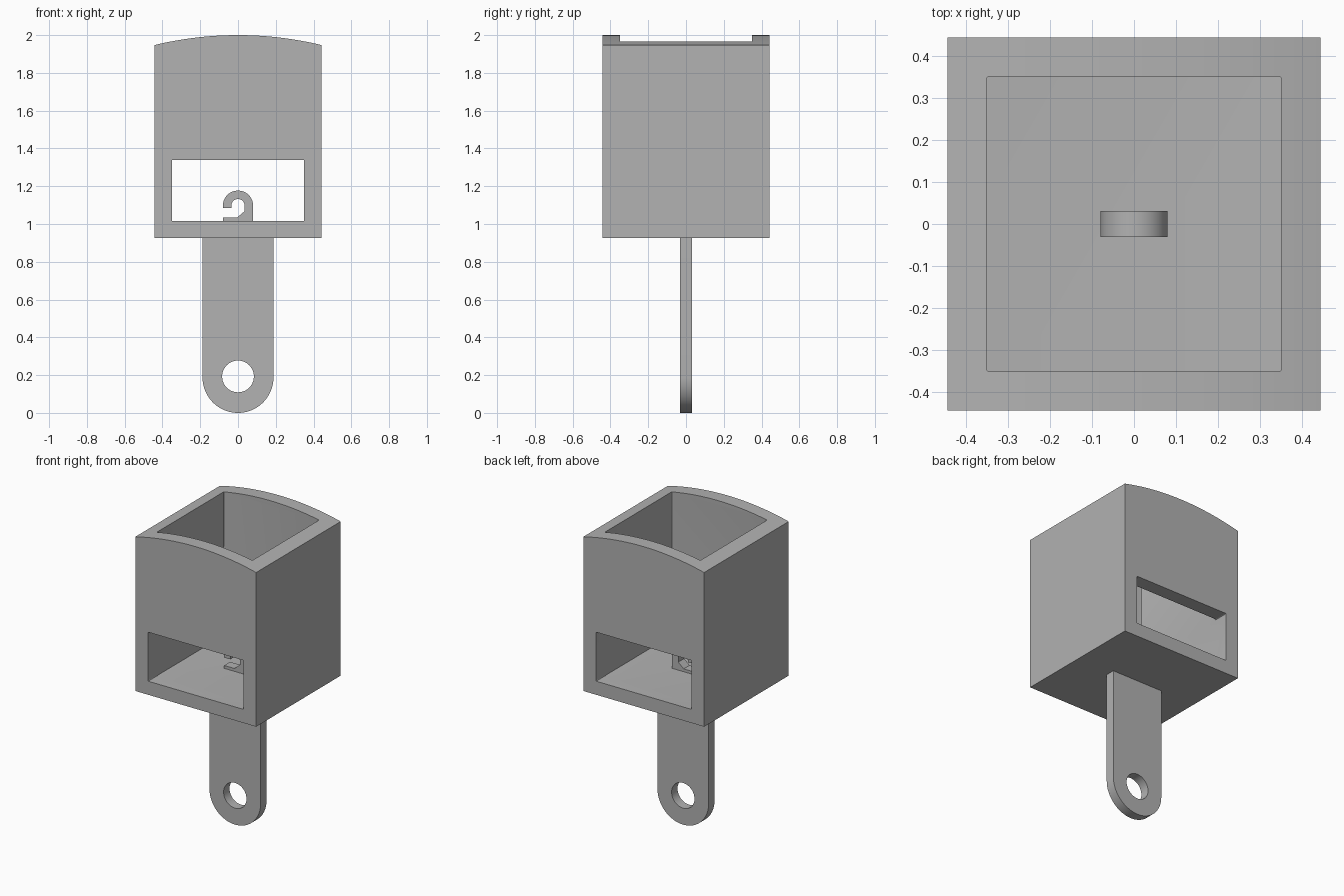
import bpy
import bmesh
from math import sin, cos, pi, asin, radians

if "Cube" in bpy.data.objects:
    bpy.data.objects.remove(bpy.data.objects["Cube"])

grey = bpy.data.materials.new("plain grey")
grey.use_nodes = True
COLOUR = (0.445, 0.445, 0.445, 1)
grey.diffuse_color = COLOUR
grey.node_tree.nodes["Principled BSDF"].inputs["Base Color"].default_value = COLOUR


def arc(cx, cz, r, start, end, steps):
    """Points on an arc, angles in radians."""
    angles = [start + (end - start) * i / steps for i in range(steps + 1)]
    return [(cx + r * cos(a), cz + r * sin(a)) for a in angles]


def rounded_rect(half, low, high, r=0.005):
    """Rectangle outline with softened corners."""
    corners = [(half - r, high - r), (r - half, high - r),
               (r - half, low + r), (half - r, low + r)]
    return [p for i, (x, z) in enumerate(corners)
            for p in arc(x, z, r, i * pi / 2, (i + 1) * pi / 2, 3)]


def prism(name, outline, start, end, axis="y"):
    """Extrude a closed outline along y or z."""
    bm = bmesh.new()
    place = (lambda u, v, d: (u, d, v)) if axis == "y" else (lambda u, v, d: (u, v, d))
    rings = [[bm.verts.new(place(u, v, d)) for u, v in outline] for d in (start, end)]
    for ring in rings:
        bm.faces.new(ring)
    n = len(outline)
    for i in range(n):
        j = (i + 1) % n
        bm.faces.new((rings[0][i], rings[0][j], rings[1][j], rings[1][i]))
    bmesh.ops.recalc_face_normals(bm, faces=bm.faces)
    mesh = bpy.data.meshes.new(name)
    bm.to_mesh(mesh)
    bm.free()
    mesh.materials.append(grey)
    obj = bpy.data.objects.new(name, mesh)
    bpy.context.collection.objects.link(obj)
    return obj


def select_only(obj):
    bpy.ops.object.select_all(action="DESELECT")
    obj.select_set(True)
    bpy.context.view_layer.objects.active = obj


def cut(obj, cutter):
    """Subtract a cutter, then discard it."""
    mod = obj.modifiers.new("cut", "BOOLEAN")
    mod.operation = "DIFFERENCE"
    mod.solver = "EXACT"
    mod.object = cutter
    select_only(obj)
    bpy.ops.object.modifier_apply(modifier=mod.name)
    bpy.data.objects.remove(cutter)


HALF, INNER = 0.443, 0.35       # outer and inner half widths of the box
BASE, FLOOR, TOP = 0.925, 1.015, 2.0
PLATE = 0.031                   # half thickness of handle and hook

# Open box with a gently arched rim
R = 1.88
spread = asin(HALF / R)
rim = arc(0, TOP - R, R, pi / 2 - spread, pi / 2 + spread, 32)
box = prism("box", [(-HALF, BASE), (HALF, BASE)] + rim, -HALF, HALF)
cut(box, prism("cavity", rounded_rect(INNER, -INNER, INNER), FLOOR, TOP + 0.2, "z"))
cut(box, prism("window", rounded_rect(INNER, FLOOR, 1.34), -0.6, 0.6))

# Flat handle with a round end and a hanging hole
handle = prism("handle", [(0.188, BASE), (-0.188, BASE)]
               + arc(0, 0.188, 0.188, pi, 2 * pi, 32), -PLATE, PLATE)
cut(handle, prism("hole", arc(0, 0.193, 0.084, 0, 2 * pi, 48)[:-1], -0.2, 0.2))

# Small hook standing on the floor of the box
hook = prism("hook", [(-0.08, FLOOR), (0.08, FLOOR)]
             + arc(0, 1.097, 0.08, 0, pi, 24)
             + [(-0.08, 1.086), (-0.035, 1.086)]
             + arc(0, 1.097, 0.035, pi, 0, 16)
             + [(0.035, 1.068), (-0.005, 1.034), (-0.08, 1.034)], -PLATE, PLATE)

for part in (box, handle, hook):
    select_only(part)
    bpy.ops.object.shade_smooth_by_angle(angle=radians(30))
